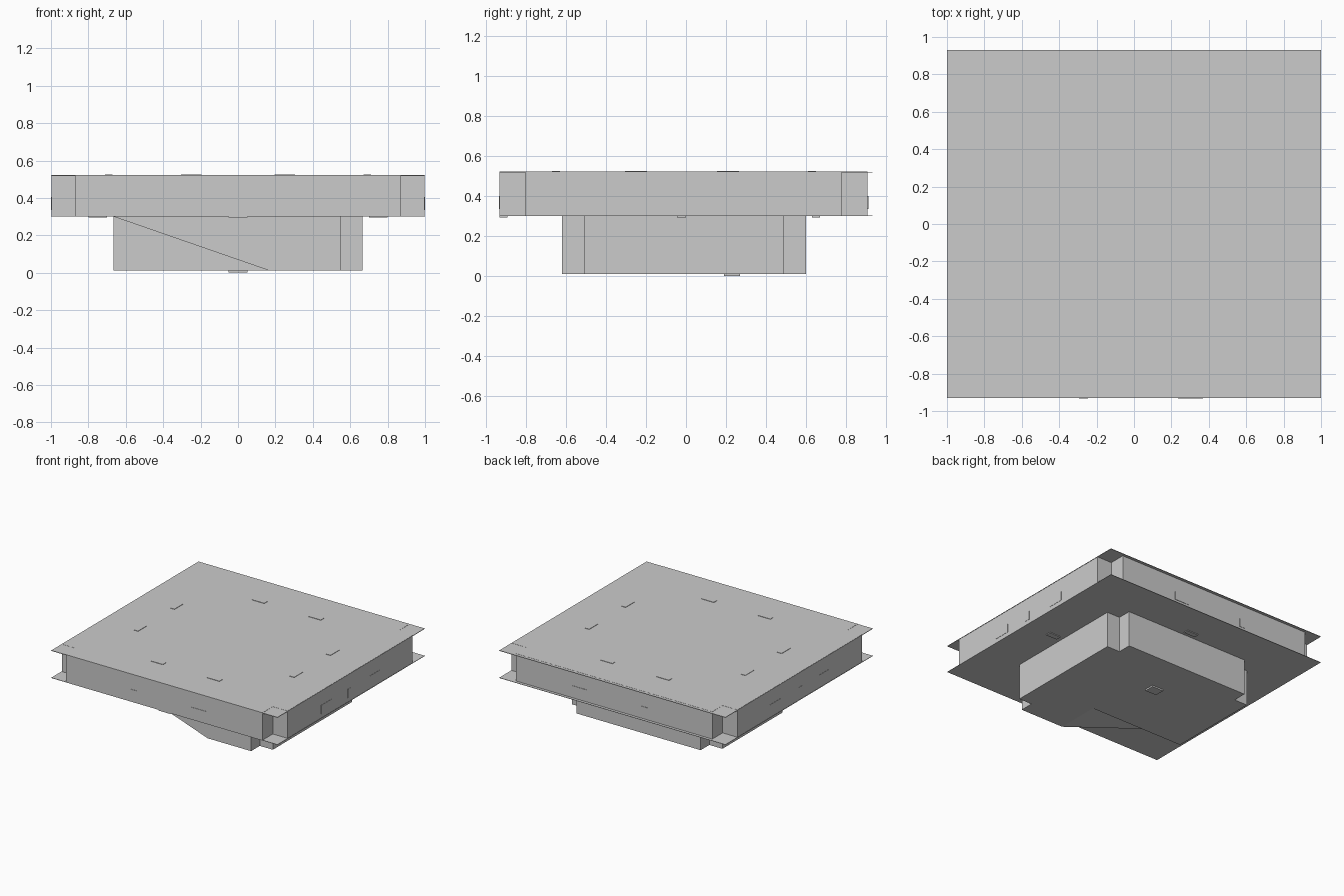
import bpy, bmesh
from mathutils import Vector

if "Cube" in bpy.data.objects:
    bpy.data.objects.remove(bpy.data.objects["Cube"])


def prism(name, pts, offset):
    """Extrude a flat polygon of 3D points along an offset vector."""
    bm = bmesh.new()
    face = bm.faces.new([bm.verts.new(p) for p in pts])
    out = bmesh.ops.extrude_face_region(bm, geom=[face])
    verts = [g for g in out["geom"] if isinstance(g, bmesh.types.BMVert)]
    bmesh.ops.translate(bm, verts=verts, vec=Vector(offset))
    bmesh.ops.recalc_face_normals(bm, faces=bm.faces)
    mesh = bpy.data.meshes.new(name)
    bm.to_mesh(mesh)
    bm.free()
    ob = bpy.data.objects.new(name, mesh)
    bpy.context.collection.objects.link(ob)
    return ob


def box(name, x0, x1, y0, y1, z0, z1):
    return prism(name, [(x0, y0, z0), (x1, y0, z0), (x1, y1, z0), (x0, y1, z0)],
                 (0, 0, z1 - z0))


def notched(x, y0, y1, nx, ny, z):
    """Rectangle outline with a rectangular notch in every corner."""
    a, b, c = x - nx, y0 + ny, y1 - ny
    return [(px, py, z) for px, py in (
        (a, y0), (a, b), (x, b), (x, c), (a, c), (a, y1),
        (-a, y1), (-a, c), (-x, c), (-x, b), (-a, b), (-a, y0))]


TOP, MID, LOW = 0.522, 0.30, 0.012
FRONT, BACK, SIDE = -0.93, 0.907, 0.998

# Upper storey: notched block between two full rectangular plates
prism("upper_block", notched(SIDE, FRONT, BACK, 0.13, 0.13, MID), (0, 0, TOP - MID))
box("roof_plate", -1, 1, -0.93, 0.93, TOP - 0.005, TOP - 0.001)
box("floor_plate", -1, 1, -0.93, 0.93, MID, MID + 0.003)

# Lower storey: notched block whose front left corner gives way to a ramp
outline = notched(0.665, -0.62, 0.60, 0.115, 0.11, LOW)[:-3]
outline += [(-0.665, -0.27, LOW), (0.165, -0.27, LOW), (0.165, -0.62, LOW)]
prism("lower_block", outline, (0, 0, MID - LOW))
prism("ramp", [(0.165, -0.62, LOW), (0.165, -0.62, MID), (-0.665, -0.62, MID)],
      (0, 0.35, 0))

# Roof hatches, a pair along each side
T = 0.003
for s in (-1, 1):
    for cy in (-0.65, 0.63):
        cx = 0.25 * s
        box("roof_hatch", cx - 0.055, cx + 0.055, cy - 0.02, cy + 0.02, TOP, TOP + T)
    for cy in (-0.25, 0.21):
        cx = 0.69 * s
        box("roof_hatch", cx - 0.02, cx + 0.02, cy - 0.055, cy + 0.055, TOP, TOP + T)

# Wall panels and doors on the upper storey
for s in (-1, 1):
    for cy, w, h in ((-0.31, 0.065, 0.07), (0.30, 0.065, 0.07), (-0.02, 0.02, 0.07)):
        xs = sorted((s * SIDE, s * (SIDE + 0.002)))
        box("side_panel", *xs, cy - w, cy + w, 0.335, 0.335 + h)
box("front_panel", 0.235, 0.37, FRONT - T, FRONT, 0.335, 0.40)
box("front_door", -0.295, -0.245, FRONT - T, FRONT, 0.335, 0.40)
box("back_panel", 0.235, 0.37, BACK, BACK + T, 0.335, 0.40)
box("back_door", -0.295, -0.245, BACK, BACK + T, 0.335, 0.40)

# Underside hatches
box("bottom_hatch", -0.05, 0.05, 0.19, 0.27, 0.0, LOW)
for cy in (-0.91, 0.65):
    box("floor_hatch", -0.05, 0.05, cy - 0.02, cy + 0.02, MID - 0.006, MID)
for cx in (-0.75, 0.75):
    box("floor_hatch", cx - 0.05, cx + 0.05, -0.045, 0.0, MID - 0.006, MID)
